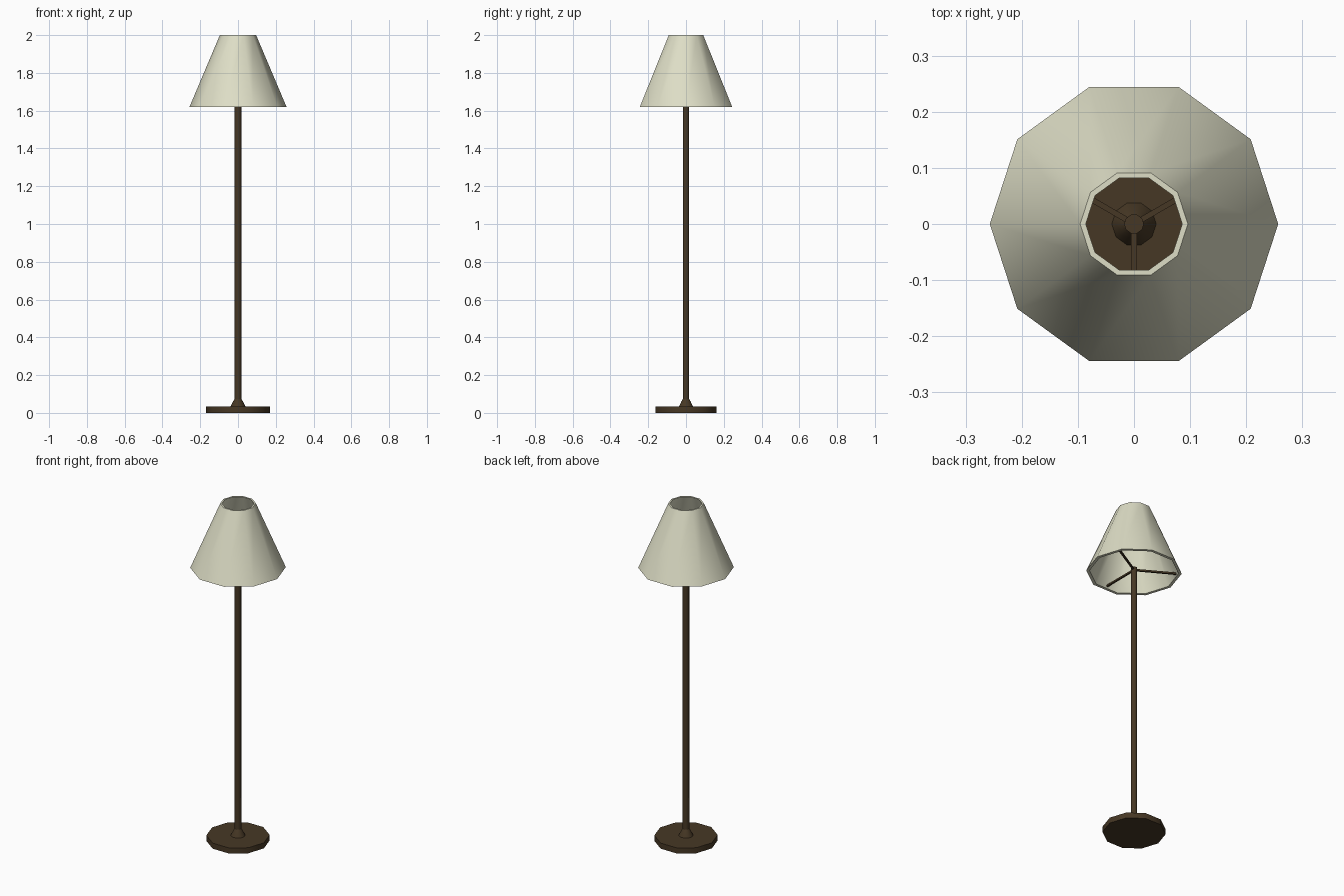
import bpy, math

if "Cube" in bpy.data.objects:
    bpy.data.objects.remove(bpy.data.objects["Cube"])

SIDES = 10


def material(name, rgb):
    m = bpy.data.materials.new(name)
    m.diffuse_color = (*rgb, 1)
    m.use_nodes = True
    m.node_tree.nodes["Principled BSDF"].inputs["Base Color"].default_value = m.diffuse_color
    return m


bronze = material("dark_bronze", (0.062, 0.039, 0.018))
cream = material("cream_fabric", (0.73, 0.73, 0.565))


def make(name, verts, faces, mat, angle=None):
    me = bpy.data.meshes.new(name)
    me.from_pydata(verts, [], faces)
    me.materials.append(mat)
    ob = bpy.data.objects.new(name, me)
    bpy.context.collection.objects.link(ob)
    if angle:
        bpy.ops.object.select_all(action='DESELECT')
        ob.select_set(True)
        bpy.context.view_layer.objects.active = ob
        bpy.ops.object.shade_smooth_by_angle(angle=math.radians(angle))
    return ob


def lathe(name, profile, mat, closed=False):
    """Revolve (radius, z) points, listed bottom to top on the outside."""
    n = len(profile)
    verts = [(r * math.cos(2 * math.pi * s / SIDES),
              r * math.sin(2 * math.pi * s / SIDES), z)
             for r, z in profile for s in range(SIDES)]
    faces = []
    for i in range(n if closed else n - 1):
        a, b = i * SIDES, (i + 1) % n * SIDES
        for s in range(SIDES):
            t = (s + 1) % SIDES
            faces.append((a + s, a + t, b + t, b + s))
    if not closed:
        faces.append(tuple(reversed(range(SIDES))))
        faces.append(tuple(range((n - 1) * SIDES, n * SIDES)))
    return make(name, verts, faces, mat, 40)


# Base disc, flared collar and pole
lathe("base", [(0.17, 0), (0.17, 0.033)], bronze)
lathe("collar", [(0.04, 0.032), (0.035, 0.042), (0.025, 0.062), (0.017, 0.074)], bronze)
lathe("pole", [(0.0175, 0.033), (0.0175, 1.645)], bronze)

# Hollow conical shade: outer wall, top rim, inner wall, bottom rim
lathe("shade", [(0.257, 1.62), (0.096, 2.0), (0.086, 2.0), (0.24, 1.62)],
      cream, closed=True)

# Three spokes holding the shade
for i, deg in enumerate((30, 150, 270)):
    a = math.radians(deg)
    c, s = math.cos(a), math.sin(a)
    h = 0.005
    verts = [(r * c - w * s, r * s + w * c, z)
             for r in (0.01, 0.233) for w in (-h, h) for z in (1.628, 1.638)]
    faces = [(0, 1, 3, 2), (4, 6, 7, 5), (0, 4, 5, 1),
             (2, 3, 7, 6), (0, 2, 6, 4), (1, 5, 7, 3)]
    make(f"shade_spoke_{i + 1}", verts, faces, bronze)
